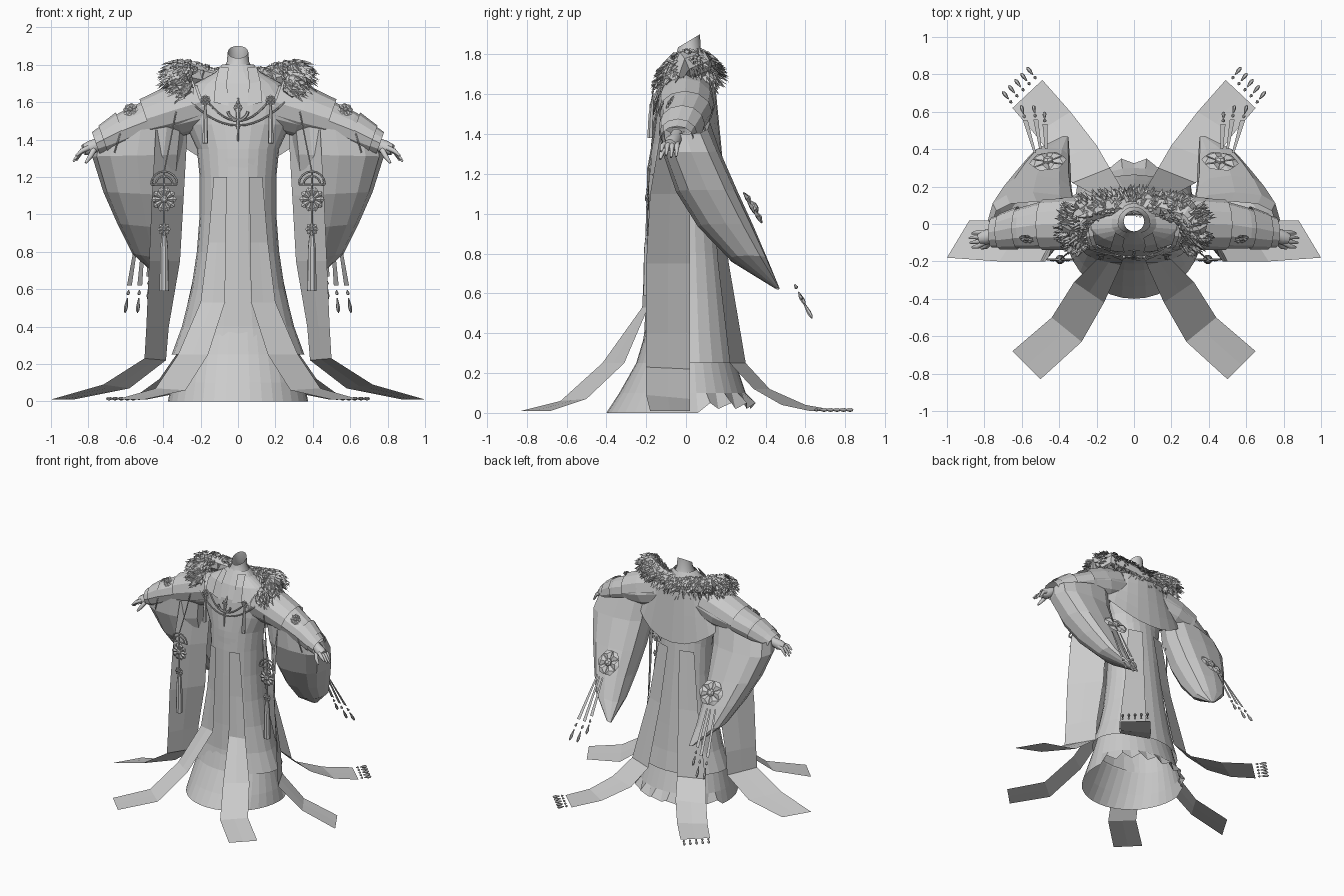
import bpy, bmesh, math, random
from mathutils import Vector as V

if "Cube" in bpy.data.objects:
    bpy.data.objects.remove(bpy.data.objects["Cube"])

random.seed(4)
grey = bpy.data.materials.new("plain_grey")
grey.diffuse_color = (0.6, 0.6, 0.6, 1)
grey.use_nodes = True
grey.node_tree.nodes["Principled BSDF"].inputs["Base Color"].default_value = grey.diffuse_color
TAU = 2 * math.pi


class Part:
    """Collects pieces of geometry into one named object."""
    def __init__(self, side=1):
        self.bm, self.s = bmesh.new(), side

    def add(self, verts, faces):
        vs = [self.bm.verts.new((p[0] * self.s, p[1], p[2])) for p in verts]
        for f in faces:
            self.bm.faces.new([vs[i] for i in f])

    def loft(self, rings, closed=True, caps=False):
        n, m = len(rings[0]), len(rings)
        faces = [(r * n + i, r * n + (i + 1) % n, (r + 1) * n + (i + 1) % n, (r + 1) * n + i)
                 for r in range(m - 1) for i in range(n if closed else n - 1)]
        if caps:
            faces += [tuple(range(n)), tuple(range((m - 1) * n, m * n))]
        self.add([p for r in rings for p in r], faces)

    def tube(self, path, radii, n=6):
        path = [V(p) for p in path]
        rings = []
        for i, p in enumerate(path):
            d = (path[min(i + 1, len(path) - 1)] - path[max(i - 1, 0)]).normalized()
            u = d.cross(V((0.3, 1, 0.2))).normalized()
            w = d.cross(u)
            r = radii[i] if isinstance(radii, (list, tuple)) else radii
            rings.append([p + (u * math.cos(a * TAU / n) + w * math.sin(a * TAU / n)) * r for a in range(n)])
        self.loft(rings, caps=True)

    def flower(self, c, normal, r, petals=8):
        # Flat diamond petals around a round heart
        c, nrm = V(c), V(normal).normalized()
        u = nrm.cross(V((0, 0, 1))).normalized()
        w = nrm.cross(u)
        for k in range(petals):
            a = k * TAU / petals
            d, t = u * math.cos(a) + w * math.sin(a), w * math.cos(a) - u * math.sin(a)
            h = r * math.tan(math.pi / petals) * 0.76
            pts = [c, c + d * r * .8 + t * h, c + d * r, c + d * r * .8 - t * h,
                   c + d * r * .65 + nrm * r * .15, c + d * r * .6 - nrm * r * .08]
            self.add(pts, [(0, 1, 4), (1, 2, 4), (2, 3, 4), (3, 0, 4),
                           (1, 0, 5), (2, 1, 5), (3, 2, 5), (0, 3, 5)])
        self.tube([c - nrm * r * .1, c + nrm * r * .15, c + nrm * r * .25], [r * .3, r * .3, r * .15])

    def drop(self, a, b, r):
        a, b = V(a), V(b)
        self.tube([a, a.lerp(b, .6), a.lerp(b, .85), b], [r * .3, r, r * .8, r * .2])

    def done(self, name, smooth=None):
        bmesh.ops.recalc_face_normals(self.bm, faces=self.bm.faces)
        me = bpy.data.meshes.new(name)
        self.bm.to_mesh(me)
        self.bm.free()
        me.materials.append(grey)
        ob = bpy.data.objects.new(name, me)
        bpy.context.collection.objects.link(ob)
        if smooth:
            bpy.context.view_layer.objects.active = ob
            ob.select_set(True)
            bpy.ops.object.shade_smooth_by_angle(angle=math.radians(smooth))
            ob.select_set(False)


def oval(z, hw, front, back, n=24):
    """Horizontal ring with separate front and back depth."""
    angles = [i * TAU / n for i in range(n)]
    return [(hw * math.cos(a), (back if math.sin(a) > 0 else front) * math.sin(a), z) for a in angles]


# Neck, open at the slanted top
p = Part()
p.loft([[(x, y + 0.015, z + (y * 0.6 if z > 1.85 else 0)) for x, y, z in oval(z, r, r, r, 16)]
        for z, r in ((1.70, .11), (1.77, .08), (1.815, .06), (1.868, .055))])
p.done("neck", 40)

# Bodice with sloping shoulders and crossed lapels
p = Part()
p.loft([oval(*r) for r in ((1.80, .085, .05, .09), (1.76, .12, .075, .11), (1.70, .23, .11, .13),
                           (1.60, .31, .145, .135), (1.48, .28, .16, .135), (1.35, .22, .175, .13),
                           (1.2, .205, .185, .13))])
p.done("bodice")
for s in (1, -1):
    p = Part(s)
    p.loft([[(.05, -.075, 1.785), (.10, -.045, 1.79)], [(.06, -.118, 1.70), (.12, -.107, 1.71)],
            [(.05, -.152, 1.58), (.13, -.143, 1.60)]], closed=False)
    p.done("lapel")

# Outer gown, layered over a flared underskirt with a ruffled back hem
p = Part()
p.loft([oval(*r) for r in ((1.3, .205, .18, .13), (1.0, .205, .19, .165), (.8, .22, .195, .19),
                           (.6, .25, .20, .215), (.4, .30, .21, .24), (.25, .355, .235, .265))])
p.done("outer_gown")
p = Part()
hem = []
for i, (x, y, z) in enumerate(oval(0, .375, .4, .34, 36)):
    k = (1 + .045 * (-1) ** i) if y > .06 else 1
    hem.append((x * k, y * k, .035 + .015 * (-1) ** i if y > .06 else 0.0))
p.loft([oval(.45, .27, .19, .21, 36), oval(.25, .32, .25, .25, 36), oval(.1, .355, .335, .30, 36), hem])
p.done("underskirt")

# Back cape with a swagged hem
p = Part()
rows = []
for t in (0, .25, .5, .75, 1):
    row = []
    for i in range(13):
        a = math.pi * i / 12
        c, q = math.cos(a), math.sin(a)
        top, low = 1.72 - .10 * abs(c) ** 2, 1.26 + .22 * abs(c) ** 2.2
        row.append((c * (.30 + .12 * t), -.01 + q * (.15 + .045 * t), top + (low - top) * t))
    rows.append(row)
p.loft(rows, closed=False)
p.done("back_cape")

# Fur collar: soft roll covered with pointed tufts
half = [(.265, -.11, 1.635), (.315, -.07, 1.70), (.325, -.01, 1.745), (.28, .06, 1.755), (.16, .095, 1.73)]
path = [V(q) for q in half] + [V((0, .105, 1.70))] + [V((-x, y, z)) for x, y, z in reversed(half)]
rad = [.035, .06, .075, .07, .06, .06, .06, .07, .075, .06, .035]
p = Part()
p.tube(path, rad, 8)
p.done("fur_roll")
p = Part()
for k in range(800):
    f = random.random() * (len(path) - 1.001)
    i, t = int(f), f % 1
    c, r = path[i].lerp(path[i + 1], t), rad[i] + (rad[i + 1] - rad[i]) * t
    axis = (path[i + 1] - path[i]).normalized()
    d = V([random.gauss(0, 1) for _ in range(3)])
    d = (d - axis * d.dot(axis)).normalized()
    out = V((c.x, c.y, 0)).normalized()
    if d.dot(out) < -.3 and d.z < 0:
        d = -d
    tip = (d * .4 + out * .5 + V((0, 0, -.5)) + axis * random.uniform(-.4, .4)).normalized()
    b, L = c + d * r * .95, random.uniform(.035, .06)
    side = tip.cross(d).normalized() * .014
    p.add([b + side, b - side, b + d * .014, b + tip * L + d * .008], [(0, 1, 2), (0, 1, 3), (1, 2, 3), (2, 0, 3)])
p.done("fur_tufts")


def arm_ring(x, y, z, ry, rz, n=12):
    return [(x + .35 * rz * math.sin(i * TAU / n), y + ry * math.cos(i * TAU / n),
             z + rz * math.sin(i * TAU / n)) for i in range(n)]


def bag_ring(xi, zi, xo, zo, yf, yb, n=12):
    pts = []
    for i in range(n):
        c, q = math.cos(i * TAU / n), math.sin(i * TAU / n)
        c, q = math.copysign(abs(c) ** .75, c), math.copysign(abs(q) ** .75, q)
        u = .5 + .5 * c
        pts.append((xi + (xo - xi) * u, (yf + yb) / 2 + (yb - yf) / 2 * q, zi + (zo - zi) * u))
    return pts


for s in (1, -1):
    # Sleeve: arm tube, shoulder layer, cuff and long trailing bag
    p = Part(s)
    p.loft([arm_ring(*r) for r in ((.18, .0, 1.58, .13, .12), (.34, .01, 1.54, .135, .12), (.46, 0, 1.51, .13, .10),
                                   (.6, -.02, 1.455, .11, .09), (.76, -.045, 1.38, .08, .06))])
    p.done("sleeve_arm")
    p = Part(s)
    p.loft([arm_ring(*r) for r in ((.2, 0, 1.60, .135, .125), (.35, 0, 1.555, .14, .125), (.49, -.005, 1.51, .135, .105))])
    p.done("shoulder_layer")
    p = Part(s)
    p.loft([arm_ring(*r) for r in ((.62, -.02, 1.45, .115, .095), (.72, -.04, 1.40, .095, .075))])
    p.done("cuff_band")
    p = Part(s)
    p.loft([bag_ring(*r) for r in ((.28, 1.52, .76, 1.40, -.12, .12), (.30, 1.32, .78, 1.31, -.12, .17),
                                   (.32, 1.1, .72, 1.12, -.05, .26), (.335, .92, .645, .95, .06, .34),
                                   (.34, .75, .565, .79, .22, .41), (.35, .62, .39, .63, .45, .47))])
    p.done("sleeve_bag")

    # Hand with spread fingers
    p = Part(s)
    p.tube([(.70, -.045, 1.40), (.75, -.055, 1.375), (.79, -.07, 1.355), (.825, -.08, 1.345)],
           [.03, .034, .04, .03], 10)
    for j, (y, z, L) in enumerate(((-.125, 1.325, .05), (-.10, 1.305, .06), (-.075, 1.295, .065), (-.05, 1.30, .05))):
        p.tube([(.80, -.10 + j * .018, 1.355), (.835, y + .005, 1.34), (.815 + L, y, z - .012)], [.014, .013, .006], 8)
    p.tube([(.77, -.095, 1.345), (.79, -.12, 1.31), (.815, -.13, 1.275)], [.016, .014, .007], 8)
    p.done("hand", 60)

    # Long ribbons: side panel, front diagonal, back diagonal
    ribbons = {
        "side_ribbon": [(.27, .04, 1.45, .44, -.12, 1.45), (.29, .02, 1.1, .46, -.18, 1.1), (.31, .02, .75, .475, -.2, .75),
                        (.37, .02, .4, .49, -.2, .4), (.385, .02, .22, .50, -.2, .23), (.58, .02, .07, .72, -.2, .09),
                        (.88, .02, .01, 1.0, -.18, .01)],
        "front_ribbon": [(.06, -.195, 1.2, .13, -.165, 1.2), (.065, -.205, .85, .16, -.165, .85),
                         (.07, -.22, .53, .20, -.19, .53), (.16, -.42, .25, .32, -.31, .25),
                         (.28, -.63, .06, .44, -.50, .07), (.5, -.83, .01, .65, -.68, .01)],
        "back_ribbon": [(.05, .16, 1.2, .16, .125, 1.2), (.08, .215, .75, .22, .16, .75), (.13, .30, .25, .33, .22, .25),
                        (.2, .42, .12, .42, .34, .12), (.34, .6, .04, .53, .48, .04), (.49, .77, .01, .65, .62, .01)]}
    for name, rows in ribbons.items():
        p = Part(s)
        p.loft([[r[:3], [(r[i] + r[i + 3]) / 2 for i in range(3)], r[3:]] for r in rows], closed=False)
        p.done(name)

    # Beads and drops fringing the back ribbon
    p = Part(s)
    for k in range(5):
        c = V((.51, .76, .015)).lerp(V((.64, .63, .015)), k / 4)
        d = V((.6, .75, 0))
        p.drop(c + d * .02, c + d * .04, .009)
        p.drop(c + d * .05, c + d * .105, .011)
    p.done("ribbon_fringe")

    # Rosette and hanging strands on the sleeve back
    p = Part(s)
    p.flower((.46, .335, 1.03), (.1, .85, .5), .10, 6)
    for x, y, xe, k in ((.50, .40, .535, 1), (.53, .38, .60, 1), (.47, .40, .48, .85)):
        a = V((x, y, .93))
        b = a.lerp(V((xe, .62, .50)), k)
        w = V((.013, 0, 0))
        e = a.lerp(b, .72)
        p.loft([[a - w * .5, a + w * .5], [e - w, e + w]], closed=False)
        p.drop(a.lerp(b, .78), a.lerp(b, .84), .010)
        p.drop(a.lerp(b, .88), b + (b - a) * .06, .011)
    p.done("sleeve_rosette")

    # Ornament on the front panel: arch, rosettes, tassel and cord
    p = Part(s)
    p.flower((.395, -.19, 1.08), (0, -1, 0), .068, 10)
    p.flower((.395, -.19, .92), (0, -1, 0), .035, 8)
    for r in (.07, .045):
        p.tube([(.395 + r * math.cos(a * math.pi / 8), -.19, 1.16 + r * math.sin(a * math.pi / 8)) for a in range(9)], .006)
    p.tube([(.325, -.19, 1.16), (.465, -.19, 1.16)], .006)
    p.tube([(.395, -.19, 1.23), (.395, -.19, .85)], .005)
    p.tube([(.395, -.19, .89), (.395, -.19, .82), (.395, -.19, .59)], [.014, .022, .026], 8)
    p.tube([(.33, -.14, 1.55), (.36, -.16, 1.40), (.395, -.19, 1.23)], .004)
    p.done("panel_ornament")

    # Shoulder flower and chest tassel
    p = Part(s)
    p.flower((.575, -.08, 1.56), (.2, -.8, .5), .042, 8)
    p.tube([(.575, -.08, 1.55), (.63, -.13, 1.43), (.66, -.12, 1.33)], .004)
    p.done("shoulder_flower")
    p = Part(s)
    p.flower((.175, -.165, 1.61), (0, -1, .1), .03, 8)
    p.tube([(.175, -.165, 1.59), (.175, -.175, 1.50), (.175, -.18, 1.38)], [.006, .013, .015])
    p.done("chest_tassel")

# Draped necklace and chest pendant
p = Part()
for w, low in ((.25, 1.475), (.16, 1.50)):
    p.tube([(w * k / 6, -.175 + .045 * (k / 6) ** 2, low + (1.60 - low) * (k / 6) ** 2) for k in range(-6, 7)], .005)
p.done("necklace")
p = Part()
p.tube([(.055 * math.sin(a * .35), -.175, 1.56 - .055 * math.cos(a * .35)) for a in range(-4, 5)], .008)
p.tube([(0, -.14, 1.62), (0, -.165, 1.57), (0, -.175, 1.48), (0, -.18, 1.39)], [.005, .012, .008, .004])
p.flower((0, -.17, 1.57), (0, -1, 0), .025, 6)
p.done("chest_pendant")
